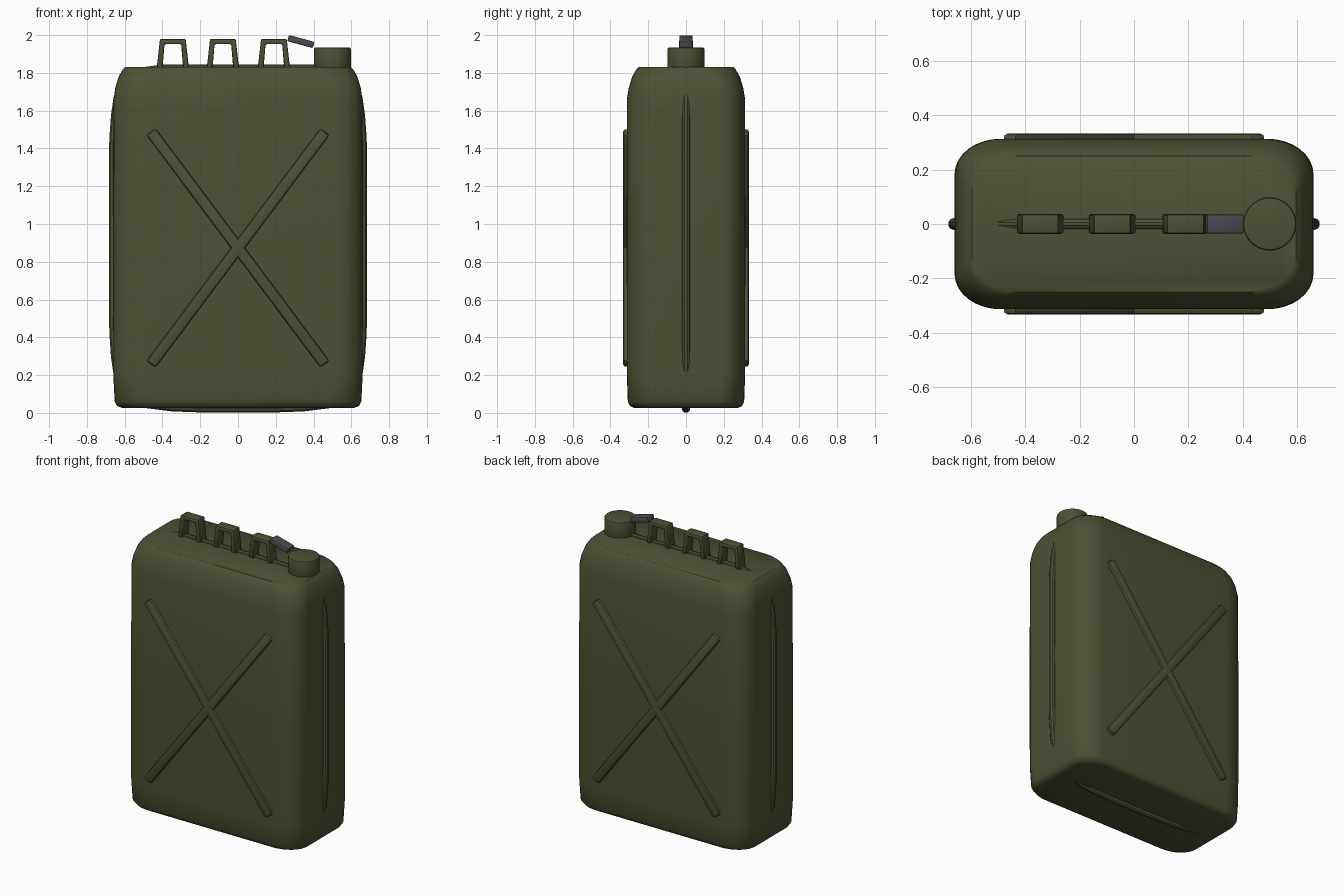
import bpy, bmesh, math
from mathutils import Matrix

if "Cube" in bpy.data.objects:
    bpy.data.objects.remove(bpy.data.objects["Cube"])


def material(name, rgb):
    m = bpy.data.materials.new(name)
    m.diffuse_color = (*rgb, 1)
    m.use_nodes = True
    m.node_tree.nodes["Principled BSDF"].inputs["Base Color"].default_value = m.diffuse_color
    return m


OLIVE = material("olive_paint", (0.075, 0.083, 0.036))
STEEL = material("dark_steel", (0.075, 0.075, 0.085))


def finish(ob, mat=OLIVE, angle=35):
    ob.data.materials.clear()
    ob.data.materials.append(mat)
    bpy.ops.object.select_all(action='DESELECT')
    ob.select_set(True)
    bpy.context.view_layer.objects.active = ob
    bpy.ops.object.shade_smooth_by_angle(angle=math.radians(angle))
    return ob


def from_bmesh(name, bm, mat=OLIVE, bevel=0, angle=35):
    bmesh.ops.recalc_face_normals(bm, faces=bm.faces)
    if bevel:
        edges = [e for e in bm.edges if e.calc_face_angle(0) > 0.6]
        bmesh.ops.bevel(bm, geom=edges, offset=bevel, segments=2, profile=0.5,
                        affect='EDGES', clamp_overlap=True)
    me = bpy.data.meshes.new(name)
    bm.to_mesh(me)
    bm.free()
    ob = bpy.data.objects.new(name, me)
    bpy.context.collection.objects.link(ob)
    return finish(ob, mat, angle)


def bar(name, size, loc, tilt, mat, bevel):
    bm = bmesh.new()
    m = (Matrix.Translation(loc) @ Matrix.Rotation(tilt, 4, 'Y')
         @ Matrix.Diagonal((*size, 1)))
    bmesh.ops.create_cube(bm, size=1, matrix=m)
    return from_bmesh(name, bm, mat, bevel)


def rib(name, points, radius):
    cu = bpy.data.curves.new(name, 'CURVE')
    cu.dimensions = '3D'
    cu.bevel_depth = radius
    cu.bevel_resolution = 3
    cu.use_fill_caps = True
    sp = cu.splines.new('POLY')
    sp.points.add(len(points) - 1)
    for p, co in zip(sp.points, points):
        p.co = (*co, 1)
    ob = bpy.data.objects.new(name, cu)
    bpy.context.collection.objects.link(ob)
    bpy.ops.object.select_all(action='DESELECT')
    ob.select_set(True)
    bpy.context.view_layer.objects.active = ob
    bpy.ops.object.convert(target='MESH')
    return finish(bpy.context.object)


# Can body: stacked rounded-rectangle sections (z, half width, half depth)
sections = [(0.027, 0.615, 0.278), (0.037, 0.64, 0.296), (0.06, 0.653, 0.308),
            (0.2, 0.66, 0.313), (0.9, 0.661, 0.314), (1.66, 0.658, 0.313),
            (1.72, 0.65, 0.303), (1.78, 0.632, 0.285), (1.815, 0.612, 0.265),
            (1.83, 0.597, 0.25)]
bm = bmesh.new()
rings = []
for z, hx, hy in sections:
    ring = []
    for q, (sx, sy) in enumerate([(1, 1), (-1, 1), (-1, -1), (1, -1)]):
        for i in range(9):
            a = math.pi / 2 * (q + i / 8)
            ring.append(bm.verts.new((sx * (hx - 0.17) + 0.17 * math.cos(a),
                                      sy * (hy - 0.13) + 0.13 * math.sin(a), z)))
    rings.append(ring)
n = len(rings[0])
for lo, hi in zip(rings, rings[1:]):
    for i in range(n):
        j = (i + 1) % n
        bm.faces.new((lo[i], lo[j], hi[j], hi[i]))
bm.faces.new(rings[0])
bm.faces.new(rings[-1])
from_bmesh("can_body", bm, angle=40)

# Seam ribs on both sides, bottom and top
side = [(0.636, 0.19), (0.652, 0.3), (0.66, 0.42), (0.663, 0.55), (0.663, 1.35),
        (0.66, 1.46), (0.651, 1.58), (0.636, 1.68)]
for s, label in ((-1, "left"), (1, "right")):
    rib("side_rib_" + label, [(s * x, 0, z) for x, z in side], 0.022)
half = [(0.5, 0.048), (0.35, 0.029), (0.16, 0.022)]
rib("bottom_rib", [(-x, 0, z) for x, z in half] + [(x, 0, z) for x, z in half[::-1]], 0.022)
rib("top_rib", [(-0.51, 0, 1.81), (-0.4, 0, 1.825), (0.4, 0, 1.825), (0.51, 0, 1.81)], 0.02)

# Pressed cross on front and back
tilt = math.atan2(1.23, 0.92)
for y, label in ((-0.315, "front"), (0.315, "back")):
    for s in (-1, 1):
        bar(f"cross_{label}_{'a' if s < 0 else 'b'}", (1.536, 0.036, 0.06),
            (0, y, 0.873), s * tilt, OLIVE, 0.013)

# Three carrying handles: trapezoid arches
arch = [(-0.086, 1.82), (-0.068, 1.98), (0.068, 1.98), (0.086, 1.82),
        (0.055, 1.82), (0.044, 1.952), (-0.044, 1.952), (-0.055, 1.82)]
for k, cx in enumerate((-0.345, -0.08, 0.19)):
    bm = bmesh.new()
    front = [bm.verts.new((cx + x, -0.036, z)) for x, z in arch]
    back = [bm.verts.new((cx + x, 0.036, z)) for x, z in arch]
    for a, b, c, d in ((0, 1, 6, 7), (1, 2, 5, 6), (2, 3, 4, 5)):
        for ring in (front, back):
            bm.faces.new([ring[i] for i in (a, b, c, d)])
    for i in range(8):
        j = (i + 1) % 8
        bm.faces.new((front[i], front[j], back[j], back[i]))
    from_bmesh(f"handle_{k + 1}", bm, bevel=0.008)

# Filler cap
bm = bmesh.new()
bmesh.ops.create_cone(bm, cap_ends=True, segments=40, radius1=0.098, radius2=0.098,
                      depth=0.125, matrix=Matrix.Translation((0.5, 0, 1.8725)))
from_bmesh("filler_cap", bm, bevel=0.01)

# Cap latch lever
bar("cap_latch", (0.14, 0.07, 0.034), (0.333, 0, 1.966), math.radians(15), STEEL, 0.006)
